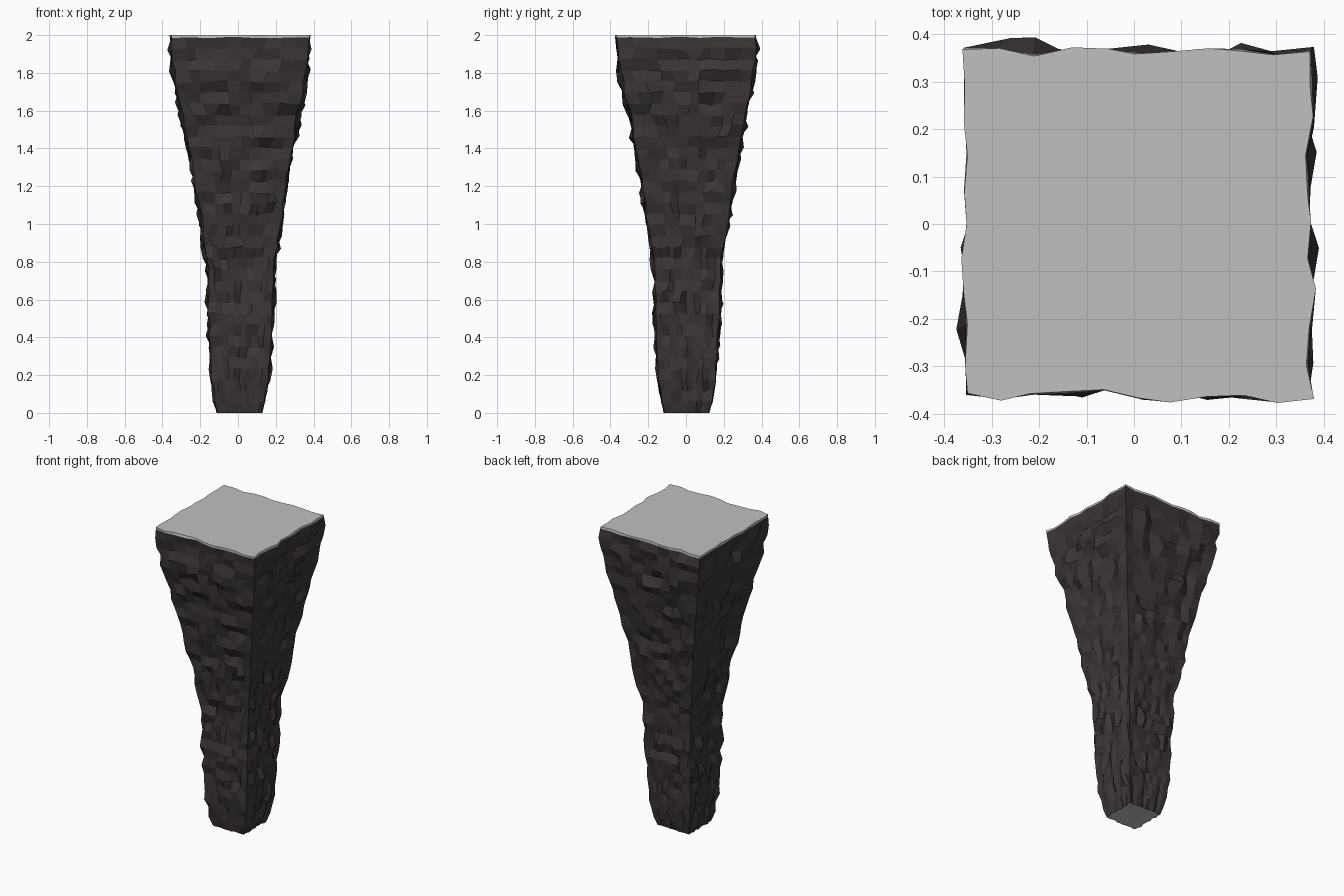
import bpy
import bmesh
import math
import random
from mathutils import Vector, noise

random.seed(7)
cube = bpy.data.objects.get("Cube")
if cube:
    bpy.data.objects.remove(cube)

SEGS = 10      # columns of facets on each side
ROWS = 34      # courses of facets up the pillar
RIM = 1.987    # height where the stone stops and the pale cap starts

# (height, half width) of the tapering outline
PROFILE = [(0, .115), (.07, .132), (.2, .15), (.4, .16), (.6, .169), (.8, .174),
           (1, .21), (1.2, .237), (1.4, .272), (1.6, .313), (1.8, .35), (2, .366)]


def material(name, colour):
    mat = bpy.data.materials.new(name)
    mat.use_nodes = True
    mat.diffuse_color = (*colour, 1)
    mat.node_tree.nodes["Principled BSDF"].inputs["Base Color"].default_value = (*colour, 1)
    return mat


def half_width(z):
    for (z0, w0), (z1, w1) in zip(PROFILE, PROFILE[1:]):
        if z <= z1:
            return w0 + (w1 - w0) * (z - z0) / (z1 - z0)


def square_ring():
    """Unit square outline as (point, outward direction), going anticlockwise."""
    out = []
    for side in range(4):
        for i in range(SEGS):
            p = Vector((2 * i / SEGS - 1, -1))
            n = Vector((0, -1)) if i else Vector((-.7, -.7))
            for _ in range(side):
                p, n = Vector((-p.y, p.x)), Vector((-n.y, n.x))
            out.append((p, n))
    return out


def rough_ring(bm, z, bump, slide, lift):
    w = half_width(z)
    lean = math.sin(math.pi * z / 2)    # the middle of the shaft bows sideways
    ring = []
    for p, n in square_ring():
        corner = abs(p.x) == abs(p.y)
        swell = noise.noise(Vector((p.x * w * 9, p.y * w * 9, z * 6))) * bump * .4
        push = swell + random.gauss(0, bump) * (.5 if corner else 1)
        push = max(-1.6 * bump, min(2.2 * bump, push))
        pos = p * w + n * push
        if not corner:
            pos += Vector((-n.y, n.x)) * random.uniform(-slide, slide) * w / SEGS
        ring.append(bm.verts.new((pos.x + .009 + .006 * lean, pos.y + .003 + .006 * lean,
                                  z + random.uniform(-lift, lift))))
    return ring


# Rough stone shaft with flat pale ends
bm = bmesh.new()
rings = [rough_ring(bm, 0, .006, .3, 0)]
for r in range(1, ROWS):
    z = RIM * r / ROWS
    rings.append(rough_ring(bm, z, .009 + .0025 * z, .6, .008))
rings.append(rough_ring(bm, RIM, .007, .2, .003))
top = [bm.verts.new((v.co.x + random.uniform(-.005, .003),
                     v.co.y + random.uniform(-.004, .004), 2)) for v in rings[-1]]
rings.append(top)
for low, high in zip(rings, rings[1:]):
    for i in range(len(low)):
        j = (i + 1) % len(low)
        face = bm.faces.new((low[i], low[j], high[j], high[i]))
        face.material_index = 1 if high is top else 0
bm.faces.new(top).material_index = 1
bm.faces.new(rings[0][::-1]).material_index = 1

mesh = bpy.data.meshes.new("rock_pillar")
bm.to_mesh(mesh)
bm.free()
mesh.materials.append(material("dark brown rock", (.045, .036, .036)))
mesh.materials.append(material("pale grey cut stone", (.53, .53, .53)))
pillar = bpy.data.objects.new("rock_pillar", mesh)
bpy.context.collection.objects.link(pillar)
